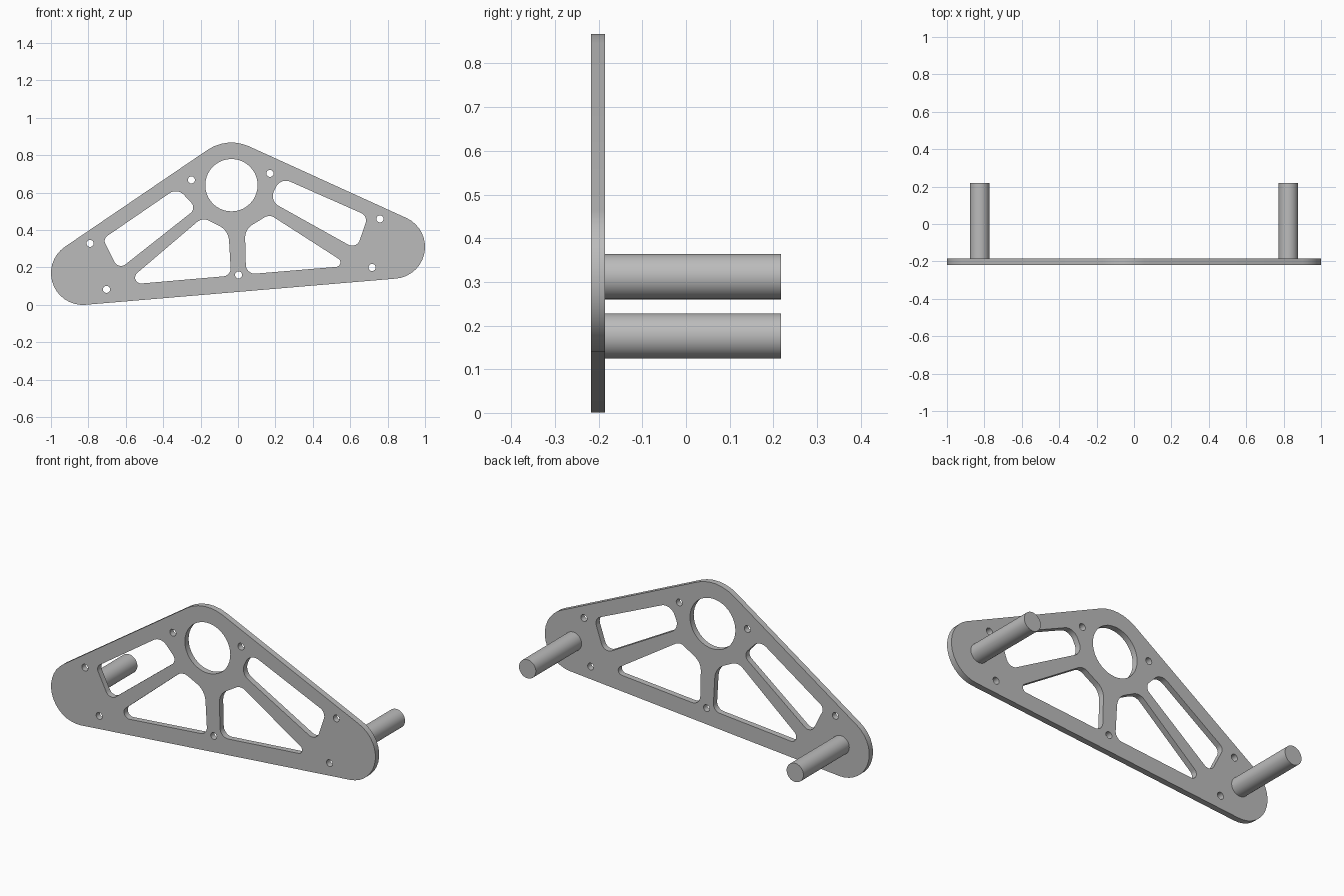
import bpy
import math
from mathutils import Vector

cube = bpy.data.objects.get("Cube")
if cube:
    bpy.data.objects.remove(cube, do_unlink=True)

# Single grey material
GREY = (0.5, 0.5, 0.5, 1.0)
metal = bpy.data.materials.new("plain grey")
metal.use_nodes = True
metal.diffuse_color = GREY
metal.node_tree.nodes["Principled BSDF"].inputs["Base Color"].default_value = GREY

FRONT, BACK, ROD_END = -0.218, -0.185, 0.218


def belt(circles):
    """Outline wrapped around circles (x, z, radius) listed counter-clockwise."""
    count = len(circles)
    normals = []
    for i in range(count):
        x1, z1, r1 = circles[i]
        x2, z2, r2 = circles[(i + 1) % count]
        dx, dz = x2 - x1, z2 - z1
        normals.append(math.atan2(dz, dx) - math.acos((r1 - r2) / math.hypot(dx, dz)))
    points = []
    for i, (x, z, r) in enumerate(circles):
        start = normals[i - 1]
        sweep = (normals[i] - start) % math.tau
        steps = max(3, round(sweep / math.radians(10)))
        for s in range(steps + 1):
            a = start + sweep * s / steps
            points.append((x + r * math.cos(a), z + r * math.sin(a)))
    return points


def rounded(corners):
    """Polygon whose corners (x, z, fillet radius) are rounded off."""
    circles = []
    for i, (x, z, r) in enumerate(corners):
        here = Vector((x, z))
        before = (Vector(corners[i - 1][:2]) - here).normalized()
        after = (Vector(corners[(i + 1) % len(corners)][:2]) - here).normalized()
        half = before.angle(after) / 2
        centre = here + (before + after).normalized() * r / math.sin(half)
        circles.append((centre.x, centre.y, r))
    return belt(circles)


def circle(x, z, r, steps):
    return [(x + r * math.cos(math.tau * i / steps), z + r * math.sin(math.tau * i / steps))
            for i in range(steps)]


def finish(obj, name):
    obj.name = name
    obj.data.name = name
    obj.data.materials.clear()
    obj.data.materials.append(metal)
    bpy.ops.object.shade_smooth_by_angle(angle=math.radians(30))


# Plate outline, around the two end bosses and the large ring
left_end = (-0.83, 0.17, 0.17)
right_end = (0.83, 0.31, 0.17)
ring = (-0.035, 0.64, 0.228)
loops = [belt([left_end, right_end, ring])]

# Lightening pockets, corners counter-clockwise
upper_right_pocket = [(-0.722, 0.353, 0.032), (-0.639, 0.187, 0.039),
                      (-0.222, 0.516, 0.037), (-0.324, 0.626, 0.059)]
lower_right_pocket = [(-0.615, 0.106, 0.032), (-0.037, 0.156, 0.043),
                      (-0.051, 0.398, 0.096), (-0.19, 0.468, 0.059)]
lower_left_pocket = [(0.043, 0.163, 0.048), (0.596, 0.209, 0.024),
                     (0.168, 0.484, 0.048), (0.037, 0.404, 0.08)]
upper_left_pocket = [(0.168, 0.557, 0.059), (0.634, 0.297, 0.043),
                     (0.695, 0.475, 0.043), (0.227, 0.682, 0.059)]
for pocket in (upper_right_pocket, lower_right_pocket, lower_left_pocket, upper_left_pocket):
    loops.append(rounded(pocket))

# Large round opening and small bolt holes
loops.append(circle(ring[0], ring[1], 0.14, 40))
for x, z in [(-0.249, 0.668), (0.171, 0.703), (0.759, 0.46), (0.717, 0.2),
             (0.003, 0.16), (-0.703, 0.083), (-0.791, 0.329)]:
    loops.append(circle(x, z, 0.019, 16))

# Plate: filled and extruded flat curve, turned upright
curve = bpy.data.curves.new("plate", "CURVE")
curve.dimensions = "2D"
curve.fill_mode = "BOTH"
curve.extrude = (BACK - FRONT) / 2
for loop in loops:
    spline = curve.splines.new("POLY")
    spline.points.add(len(loop) - 1)
    for point, (x, z) in zip(spline.points, loop):
        point.co = (x, z, 0, 1)
    spline.use_cyclic_u = True
plate = bpy.data.objects.new("plate", curve)
bpy.context.collection.objects.link(plate)
plate.rotation_euler.x = math.pi / 2
plate.location.y = (FRONT + BACK) / 2
bpy.ops.object.select_all(action="DESELECT")
plate.select_set(True)
bpy.context.view_layer.objects.active = plate
bpy.ops.object.convert(target="MESH")
plate = bpy.context.object

# Weld the caps to the walls
bpy.ops.object.mode_set(mode="EDIT")
bpy.ops.mesh.select_all(action="SELECT")
bpy.ops.mesh.remove_doubles(threshold=0.0001)
bpy.ops.mesh.normals_make_consistent(inside=False)
bpy.ops.object.mode_set(mode="OBJECT")
finish(plate, "plate")

# Rods standing out of the back
for name, x, z in (("right_rod", -0.825, 0.176), ("left_rod", 0.825, 0.312)):
    bpy.ops.mesh.primitive_cylinder_add(
        vertices=40, radius=0.052, depth=ROD_END - BACK,
        location=(x, (ROD_END + BACK) / 2, z), rotation=(math.pi / 2, 0, 0))
    finish(bpy.context.object, name)
